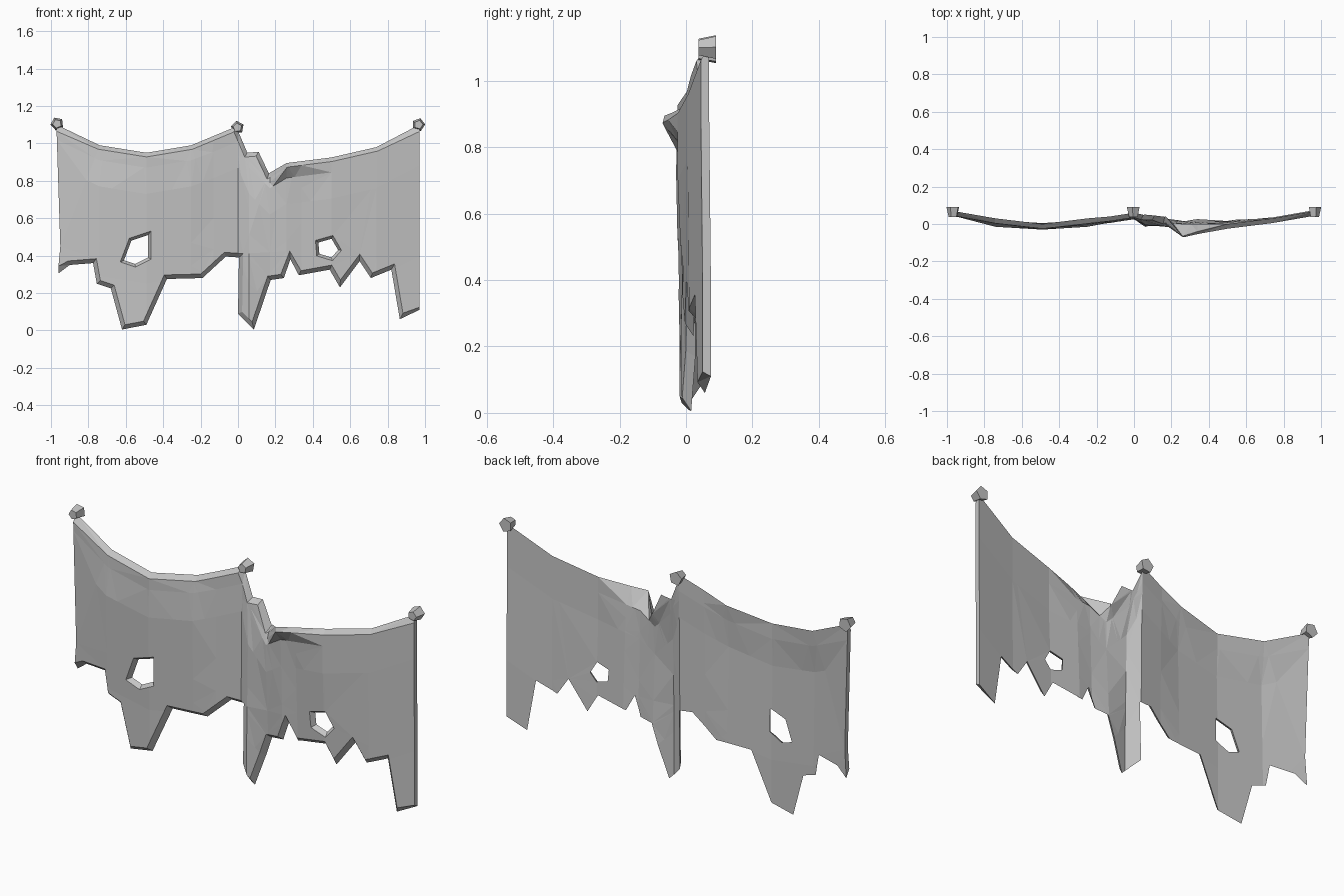
import bpy, bmesh
from math import pi
from mathutils import Matrix, Vector

cube = bpy.data.objects.get("Cube")
if cube:
    bpy.data.objects.remove(cube, do_unlink=True)


def make_material(name, colour):
    mat = bpy.data.materials.new(name)
    mat.use_nodes = True
    mat.diffuse_color = colour
    mat.node_tree.nodes["Principled BSDF"].inputs["Base Color"].default_value = colour
    return mat


def finish(bm, name, mat):
    bmesh.ops.recalc_face_normals(bm, faces=bm.faces[:])
    mesh = bpy.data.meshes.new(name)
    bm.to_mesh(mesh)
    bm.free()
    mesh.materials.append(mat)
    obj = bpy.data.objects.new(name, mesh)
    bpy.context.collection.objects.link(obj)
    return obj


grey = make_material("plain grey", (0.55, 0.55, 0.55, 1))
THICKNESS = 0.025

# Torn outline as (x, z): swagged top from left to right, then ragged hem back
top_edge = [(-.97, 1.1), (-.74, .99), (-.49, .95), (-.25, .99), (-.01, 1.09),
            (.05, .95), (.11, .955), (.165, .84), (.26, .895), (.5, .925),
            (.74, .98), (.97, 1.1)]
hem = [(.97, .11), (.865, .06), (.82, .325), (.71, .28), (.65, .37),
       (.545, .23), (.49, .325), (.325, .295), (.28, .38), (.245, .28),
       (.175, .27), (.085, .005), (0, .09), (.005, .39), (-.065, .395),
       (-.19, .28), (-.38, .275), (-.49, .03), (-.62, .005), (-.68, .225),
       (-.755, .25), (-.775, .36), (-.9, .35), (-.96, .305), (-.95, .45)]
left_hole = [(-.61, .375), (-.55, .355), (-.48, .39), (-.48, .51), (-.57, .48)]
right_hole = [(.435, .41), (.5, .39), (.535, .43), (.5, .49), (.43, .47)]

# Fold table: fold positions, swag height, and cloth offset at several drops
fold_x = [-.97, -.74, -.49, -.25, -.13, 0, .06, .17, .26, .34, .5, .74, .97]
swag_z = [1.1, .99, .95, .99, 1.035, 1.09, .95, .84, .895, .905, .925, .98, 1.1]
drops = [0, .08, .22, .7]
offsets = [
    [.07, .03, 0, .03, .04, .06, .05, .04, -.065, -.04, 0, .03, .07],
    [.07, .025, 0, .02, .04, .06, .04, .01, 0, 0, 0, .03, .07],
    [.07, .01, -.005, .01, .035, .055, .02, .01, .005, .01, 0, .03, .07],
    [.07, .02, .005, .02, .03, .05, .01, .035, .02, .03, .02, .035, .075],
]


def interpolate(keys, values, key):
    """Piecewise linear lookup, held constant past both ends."""
    if key <= keys[0]:
        return values[0]
    for i in range(len(keys) - 1):
        if key <= keys[i + 1]:
            t = (key - keys[i]) / (keys[i + 1] - keys[i])
            return values[i] + t * (values[i + 1] - values[i])
    return values[-1]


def inset(loop, amount):
    """Move a clockwise loop into the cloth; the two side edges stay put."""
    pts = [Vector(p) for p in loop]
    result = []
    for i, p in enumerate(pts):
        a = (p - pts[i - 1]).normalized()
        b = (pts[(i + 1) % len(pts)] - p).normalized()
        n1, n2 = Vector((a.y, -a.x)), Vector((b.y, -b.x))
        move = (n1 + n2) / max(1 + n1.dot(n2), 0.4) * amount
        if move.length > 2 * amount:
            move = move.normalized() * 2 * amount
        if abs(p.x) > 0.94:
            move.x = 0
        result.append(p + move)
    return result


def ring(bm, points, y):
    verts = [bm.verts.new((x, y, z)) for x, z in points]
    edges = [bm.edges.new((verts[i - 1], verts[i])) for i in range(len(verts))]
    return verts, edges


def cut(bm, point, normal):
    bmesh.ops.bisect_plane(bm, geom=bm.verts[:] + bm.edges[:] + bm.faces[:],
                           dist=1e-5, plane_co=point, plane_no=normal)


# Cloth: full back sheet and smaller front sheet joined by a bevelled rim
bm = bmesh.new()
back_edges, front_edges, pairs = [], [], []
for loop, rim in ((top_edge + hem, .022), (left_hole, .015), (right_hole, .015)):
    back, edges = ring(bm, loop, 0)
    back_edges += edges
    front, edges = ring(bm, inset(loop, rim), -THICKNESS)
    front_edges += edges
    pairs.append((back, front))
for edges in (back_edges, front_edges):
    bmesh.ops.triangle_fill(bm, edges=edges, use_beauty=True, normal=(0, -1, 0))
for back, front in pairs:
    for i in range(len(back)):
        bm.faces.new((back[i - 1], back[i], front[i], front[i - 1]))

# Crease along the vertical folds, then along bands that follow the swags
for x in fold_x[1:-1]:
    cut(bm, (x, 0, 0), (1, 0, 0))
for v in bm.verts:
    v.co.z -= interpolate(fold_x, swag_z, v.co.x)
for drop in drops[1:]:
    cut(bm, (0, 0, -drop), (0, 0, 1))
bmesh.ops.triangulate(bm, faces=bm.faces[:])
for v in bm.verts:
    column = [interpolate(fold_x, row, v.co.x) for row in offsets]
    v.co.y += interpolate(drops, column, -v.co.z)
    v.co.z += interpolate(fold_x, swag_z, v.co.x)
finish(bm, "torn_cloth", grey)

# Pegs: five-sided tapered studs, wide end to the back
for name, x, z, turn in (("right_peg", -.967, 1.105, .2),
                         ("middle_peg", -.003, 1.085, .5),
                         ("left_peg", .965, 1.1, .9)):
    bm = bmesh.new()
    place = (Matrix.Translation((x, .064, z)) @ Matrix.Rotation(turn, 4, "Y")
             @ Matrix.Rotation(-pi / 2, 4, "X"))
    bmesh.ops.create_cone(bm, cap_ends=True, segments=5, radius1=.024,
                          radius2=.036, depth=.053, matrix=place)
    finish(bm, name, grey)
